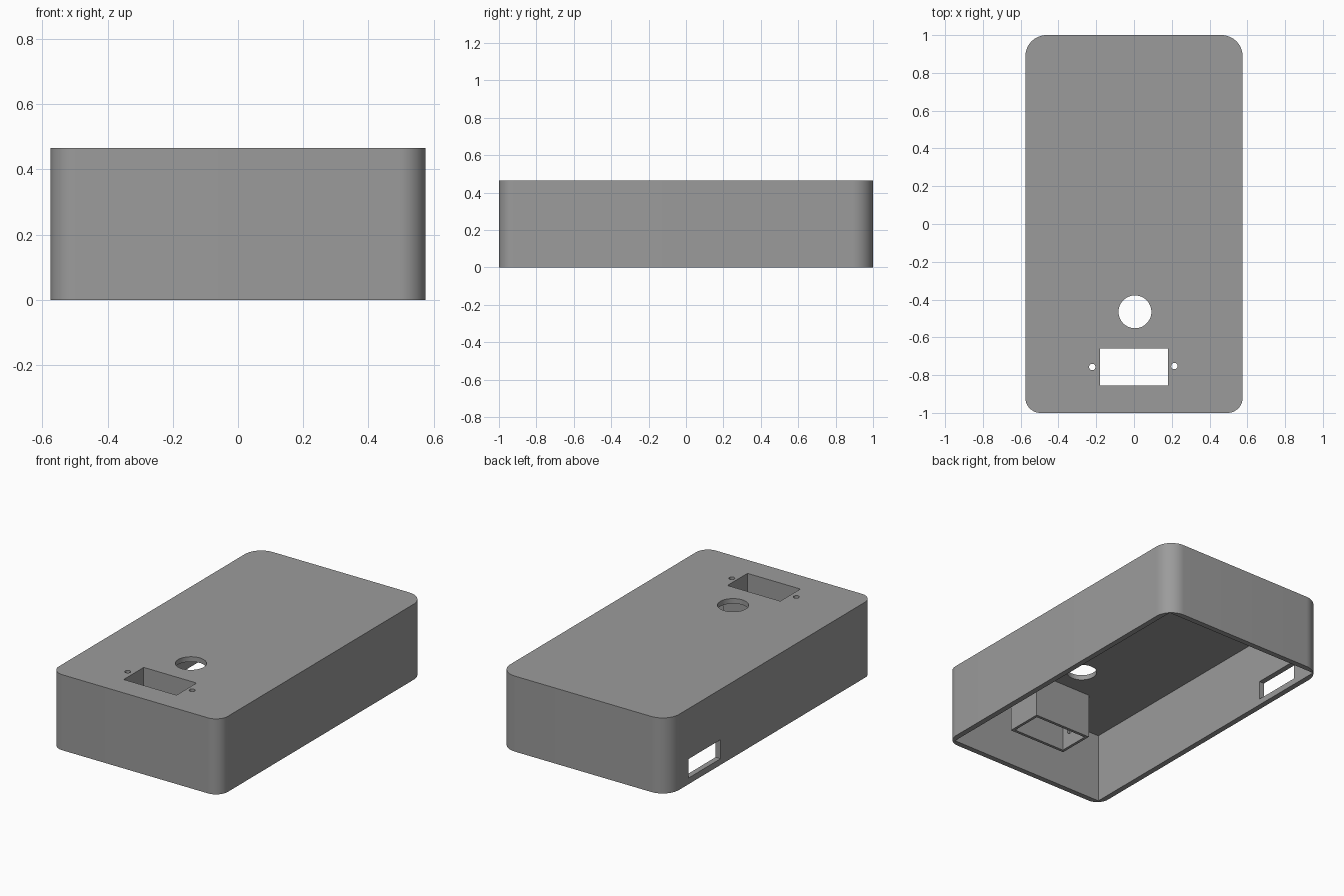
import bpy, bmesh, math

if "Cube" in bpy.data.objects:
    bpy.data.objects.remove(bpy.data.objects["Cube"])

HX, HY, H = 0.575, 1.0, 0.465      # half width, half length, height
WALL, ROOF = 0.034, 0.434          # wall thickness, inner roof level

grey = bpy.data.materials.new("grey_plastic")
grey.diffuse_color = (0.33, 0.33, 0.33, 1)
grey.use_nodes = True
grey.node_tree.nodes["Principled BSDF"].inputs["Base Color"].default_value = grey.diffuse_color


def prism(name, outline, z0, z1):
    """Extrude a counter-clockwise xy outline from z0 to z1."""
    bm = bmesh.new()
    base = bm.faces.new([bm.verts.new((x, y, z0)) for x, y in outline])
    top = bmesh.ops.extrude_face_region(bm, geom=[base])["geom"]
    for v in top:
        if isinstance(v, bmesh.types.BMVert):
            v.co.z = z1
    bmesh.ops.recalc_face_normals(bm, faces=bm.faces)
    me = bpy.data.meshes.new(name)
    bm.to_mesh(me)
    bm.free()
    ob = bpy.data.objects.new(name, me)
    bpy.context.collection.objects.link(ob)
    me.materials.append(grey)
    return ob


def rect(x0, x1, y0, y1):
    return [(x0, y0), (x1, y0), (x1, y1), (x0, y1)]


def circle(cx, cy, r, n):
    return [(cx + r * math.cos(2 * math.pi * i / n),
             cy + r * math.sin(2 * math.pi * i / n)) for i in range(n)]


def rounded_outline(r_front, r_back, n=16):
    pts = []
    corners = [(1, 1, r_back), (-1, 1, r_back), (-1, -1, r_front), (1, -1, r_front)]
    for k, (sx, sy, r) in enumerate(corners):
        for i in range(n + 1):
            a = math.pi / 2 * (k + i / n)
            pts.append((sx * (HX - r) + r * math.cos(a),
                        sy * (HY - r) + r * math.sin(a)))
    return pts


def cut(ob, cutter):
    cutter.hide_render = True
    mod = ob.modifiers.new("cut", 'BOOLEAN')
    mod.operation, mod.solver, mod.object = 'DIFFERENCE', 'EXACT', cutter
    bpy.context.view_layer.objects.active = ob
    bpy.ops.object.modifier_apply(modifier=mod.name)
    bpy.data.objects.remove(cutter)


def smooth(ob):
    bpy.ops.object.select_all(action='DESELECT')
    ob.select_set(True)
    bpy.context.view_layer.objects.active = ob
    bpy.ops.object.shade_smooth_by_angle(angle=math.radians(30))


# Enclosure shell, open underneath
shell = prism("enclosure_shell", rounded_outline(0.08, 0.112), 0, H)
cut(shell, prism("cavity", rect(-HX + WALL, HX - WALL, -HY + WALL, HY - WALL), -0.1, ROOF))

# Openings in the roof: socket, round button, two screw holes
cut(shell, prism("socket_opening", rect(-0.18, 0.18, -0.855, -0.66), 0.4, 0.6))
cut(shell, prism("button_hole", circle(0.005, -0.465, 0.087, 48), 0.4, 0.6))
for x, y in [(-0.221, -0.757), (0.214, -0.752)]:
    cut(shell, prism("screw_hole", circle(x, y, 0.017, 20), 0.4, 0.6))

# Cable window low in the left wall
cut(shell, prism("side_window", rect(-0.7, -0.5, 0.485, 0.797), 0.038, 0.155))
smooth(shell)

# Socket sleeve hanging below the roof opening
sleeve = prism("socket_sleeve", rect(-0.197, 0.197, -0.873, -0.642), 0.156, ROOF)
cut(sleeve, prism("sleeve_bore", rect(-0.18, 0.18, -0.855, -0.66), 0.1, 0.5))

# Small wire hole through the sleeve's left wall
wire = prism("wire_hole", circle(0, 0, 0.025, 20), -0.03, 0.03)
wire.rotation_euler = (0, math.pi / 2, 0)
wire.location = (-0.189, -0.79, 0.265)
bpy.context.view_layer.update()
cut(sleeve, wire)
smooth(sleeve)
